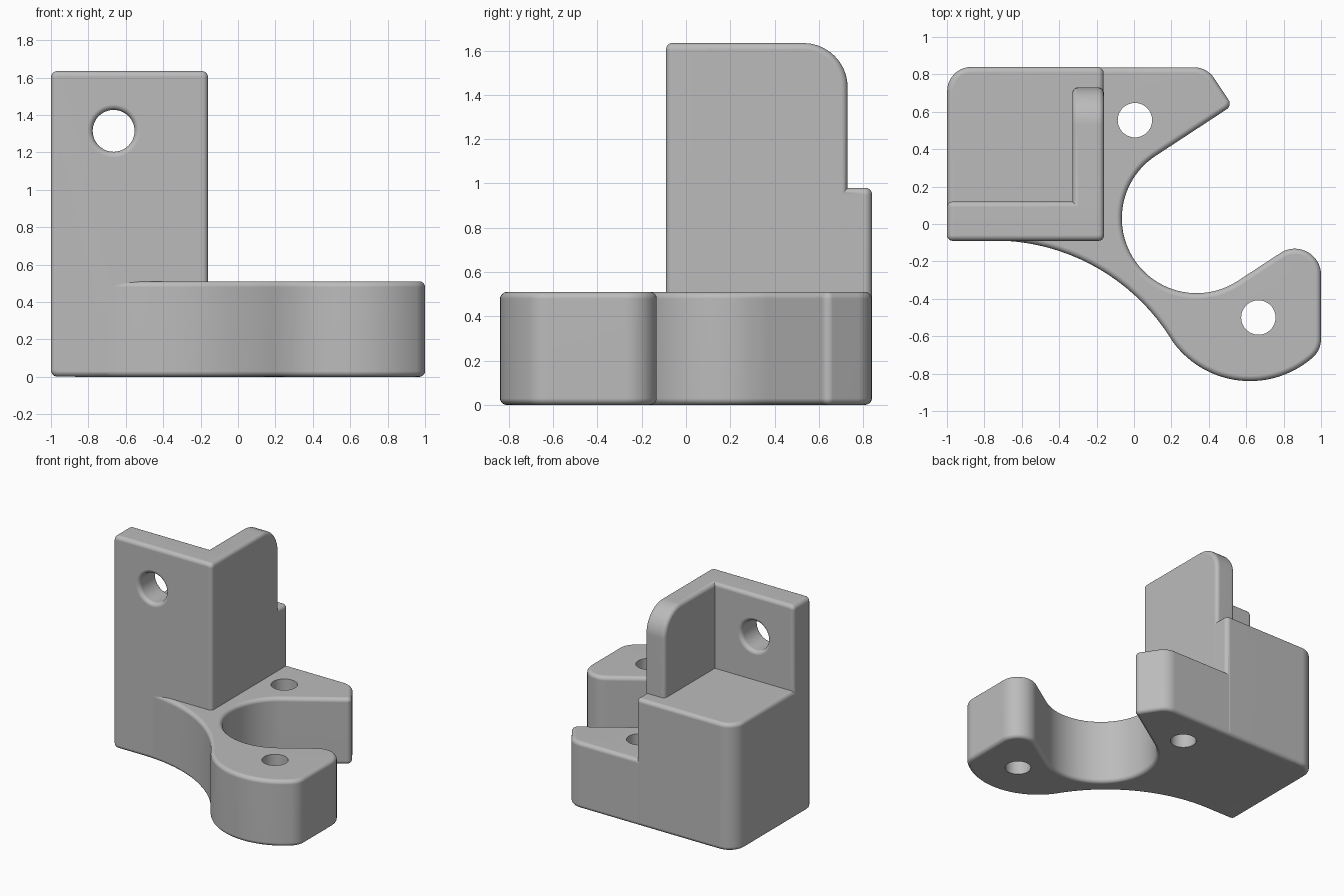
import bpy, bmesh, math

if "Cube" in bpy.data.objects:
    bpy.data.objects.remove(bpy.data.objects["Cube"])

B = 0.03  # edge rounding radius


def arc(cx, cy, r, a0, a1, step=6):
    n = max(4, round(abs(a1 - a0) / step))
    angles = [math.radians(a0 + (a1 - a0) * i / n) for i in range(n + 1)]
    return [(cx + r * math.cos(a), cy + r * math.sin(a)) for a in angles]


def rect(u0, v0, u1, v1, radii):
    """Counter-clockwise rounded rectangle, one radius per corner."""
    pts = []
    corners = [(u0, v0, 1, 1), (u1, v0, -1, 1), (u1, v1, -1, -1), (u0, v1, 1, -1)]
    for i, ((u, v, su, sv), r) in enumerate(zip(corners, radii)):
        pts += arc(u + su * r, v + sv * r, r, 180 + 90 * i, 270 + 90 * i, 9)
    return pts


def inset(pts, d):
    out = []
    for i, p in enumerate(pts):
        normals = []
        for a, b in ((pts[i - 1], p), (p, pts[(i + 1) % len(pts)])):
            dx, dy = b[0] - a[0], b[1] - a[1]
            ln = math.hypot(dx, dy)
            normals.append((-dy / ln, dx / ln))
        (ax, ay), (bx, by) = normals
        k = d / (1 + ax * bx + ay * by)
        out.append((p[0] + k * (ax + bx), p[1] + k * (ay + by)))
    return out


def to_axis(u, v, w, axis):
    return {"z": (u, v, w), "x": (w, u, v), "y": (v, w, u)}[axis]


def loft(name, rings):
    """Closed solid through rings of equal point count."""
    bm = bmesh.new()
    loops = [[bm.verts.new(p) for p in ring] for ring in rings]
    n = len(loops[0])
    for lo, hi in zip(loops, loops[1:]):
        for i in range(n):
            j = (i + 1) % n
            bm.faces.new((lo[i], lo[j], hi[j], hi[i]))
    bm.faces.new(loops[0][::-1])
    bm.faces.new(loops[-1])
    bmesh.ops.recalc_face_normals(bm, faces=bm.faces)
    mesh = bpy.data.meshes.new(name)
    bm.to_mesh(mesh)
    bm.free()
    ob = bpy.data.objects.new(name, mesh)
    bpy.context.collection.objects.link(ob)
    return ob


def prism(name, outline, w0, w1, axis="z"):
    """Extruded outline with rounded rims at both ends."""
    pts = []
    for p in outline:
        if not pts or math.dist(p, pts[-1]) > 0.002:
            pts.append(p)
    if math.dist(pts[0], pts[-1]) < 0.002:
        pts.pop()
    steps = [math.radians(90 * k / 5) for k in range(6)]
    levels = [(w0 + B * (1 - math.cos(a)), B * (1 - math.sin(a))) for a in steps]
    levels += [(w1 - B * (1 - math.cos(a)), B * (1 - math.sin(a))) for a in reversed(steps)]
    return loft(name, [[to_axis(u, v, w, axis) for u, v in inset(pts, d)] for w, d in levels])


def lathe(name, cu, cv, profile, axis):
    """Round cutter from (position, radius) pairs."""
    rings = []
    for w, r in profile:
        rings.append([to_axis(cu + r * math.cos(t * math.tau / 48),
                              cv + r * math.sin(t * math.tau / 48), w, axis) for t in range(48)])
    return loft(name, rings)


def boolean(target, other, operation):
    mod = target.modifiers.new(operation, "BOOLEAN")
    mod.operation, mod.solver, mod.object = operation, "EXACT", other
    bpy.context.view_layer.objects.active = target
    bpy.ops.object.modifier_apply(modifier=mod.name)
    bpy.data.objects.remove(other)


# Hooked base plate outline, counter-clockwise from the left
outline = [(-0.9, 0.7), (-0.9, -0.088)]
outline += arc(-0.75, -1.205, 1.117, 90, 32.6, 3)      # concave front sweep
outline += arc(0.62, -0.33, 0.51, 212.6, 311.2, 4)     # round lobe
outline += arc(0.87, -0.616, 0.13, 311.2, 360)
outline += arc(0.86, -0.272, 0.14, 0, 123.2)
outline += arc(0.335, 0.03, 0.40, 303.2, 123.2, 4)     # open jaw
outline += arc(0.477, 0.643, 0.035, -56.8, 33.2, 9)    # upper jaw tip
outline += arc(0.32, 0.708, 0.13, 33.2, 90)
outline += [(-0.8, 0.838)]
bracket = prism("bracket", outline, 0, 0.51)

# Raised block and the two upright walls (tiny offsets avoid coincident faces)
s = 0.035
block = prism("block", rect(-0.999, -0.088, -0.162, 0.84, (s, s, s, 0.13)), 0.002, 0.98)
front_wall = prism("front_wall", rect(0.001, -1, 1.635, -0.16, (s,) * 4), -0.09, 0.12, "y")
side_wall = prism("side_wall", rect(-0.089, 0.3, 0.73, 1.634, (s, s, 0.2, s)), -0.33, -0.161, "x")
for part in (block, front_wall, side_wall):
    boolean(bracket, part, "UNION")

# Vertical screw holes
for x, y in ((0.005, 0.555), (0.665, -0.5)):
    boolean(bracket, lathe("hole_cutter", x, y, [(-0.2, 0.092), (0.7, 0.092)], "z"), "DIFFERENCE")

# Wall hole with flared rims
flare = [(B * (1 - math.cos(a)), 0.112 + B * (1 - math.sin(a)))
         for a in (math.radians(15 * k) for k in range(7))]
profile = [(-0.2, 0.142)] + [(-0.09 + d, r) for d, r in flare]
profile += [(0.12 - d, r) for d, r in reversed(flare)] + [(0.2, 0.142)]
boolean(bracket, lathe("wall_hole_cutter", 1.315, -0.665, profile, "y"), "DIFFERENCE")

# Plain grey finish, smooth shading
grey = bpy.data.materials.new("grey")
grey.diffuse_color = (0.5, 0.5, 0.5, 1)
grey.use_nodes = True
grey.node_tree.nodes["Principled BSDF"].inputs["Base Color"].default_value = grey.diffuse_color
bracket.data.materials.clear()
bracket.data.materials.append(grey)
for poly in bracket.data.polygons:
    poly.material_index = 0
bpy.ops.object.select_all(action="DESELECT")
bracket.select_set(True)
bpy.context.view_layer.objects.active = bracket
bpy.ops.object.shade_smooth_by_angle(angle=math.radians(30))
normals = bracket.modifiers.new("weighted_normals", "WEIGHTED_NORMAL")
normals.keep_sharp = True
